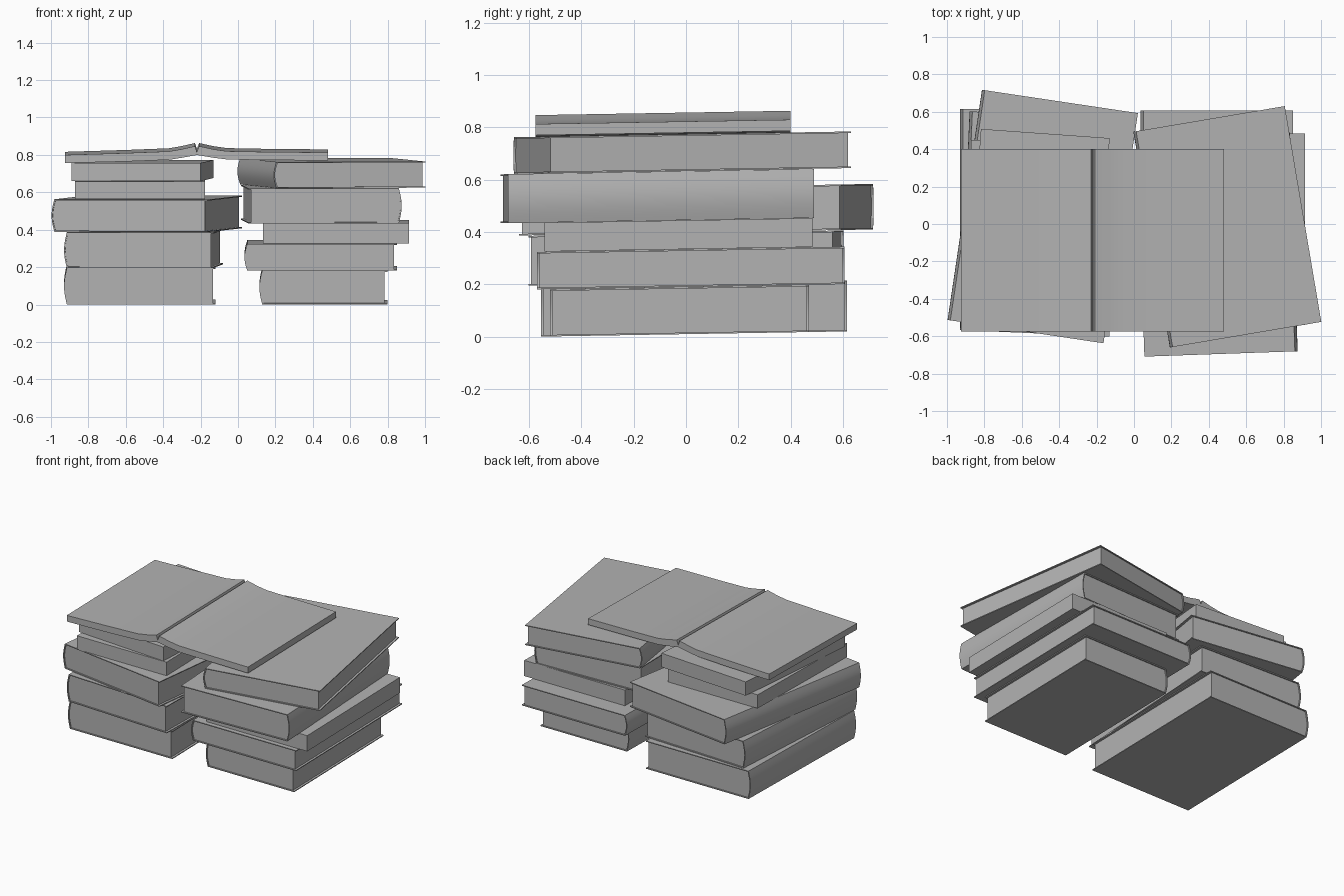
import bpy
import bmesh
import math
from mathutils import Matrix

cube = bpy.data.objects.get("Cube")
if cube:
    bpy.data.objects.remove(cube, do_unlink=True)

# One plain grey for everything
GREY = (0.45, 0.45, 0.45, 1.0)
grey = bpy.data.materials.new("plain grey")
grey.diffuse_color = GREY
grey.use_nodes = True
grey.node_tree.nodes["Principled BSDF"].inputs["Base Color"].default_value = GREY

# The whole pile leans up slightly towards the back
LEAN = Matrix.Identity(4)
LEAN[2][1] = 0.017
LEAN[2][3] = 0.0095

COVER = 0.006     # board thickness
OVERHANG = 0.015  # board beyond the page block
BULGE = 0.015     # rounding of the spine


def finish(name, bm, matrix):
    bmesh.ops.transform(bm, matrix=LEAN @ matrix, verts=bm.verts)
    bmesh.ops.recalc_face_normals(bm, faces=bm.faces)
    mesh = bpy.data.meshes.new(name)
    bm.to_mesh(mesh)
    bm.free()
    mesh.materials.append(grey)
    for p in mesh.polygons:
        p.use_smooth = True
    mesh.set_sharp_from_angle(angle=math.radians(30))
    bpy.context.collection.objects.link(bpy.data.objects.new(name, mesh))


def ribbon(name, outer, inner, y0, y1, matrix):
    """Band between two matching x-z lines, extruded along y."""
    bm = bmesh.new()
    rows = [[bm.verts.new((x, y, z)) for x, z in line]
            for line, y in ((outer, y0), (inner, y0), (inner, y1), (outer, y1))]
    for a, b in zip(rows, rows[1:] + rows[:1]):
        for i in range(len(outer) - 1):
            bm.faces.new((a[i], a[i + 1], b[i + 1], b[i]))
    for i in (0, -1):
        bm.faces.new([row[i] for row in rows])
    finish(name, bm, matrix)


def spine_arc(x, z0, z1, side, steps=10):
    """Rounded line from bottom to top, bulging away from the pages."""
    return [(side * (x - BULGE + BULGE * math.sin(math.pi * i / steps)),
             z0 + (z1 - z0) * i / steps) for i in range(steps + 1)]


def placement(x, y, z, turn):
    return Matrix.Translation((x, y, z)) @ Matrix.Rotation(math.radians(turn), 4, 'Z')


def hardback(name, x, y, z, w, d, h, turn=0, side=-1):
    m = placement(x, y, z, turn)
    edge = -side * w / 2
    outer = [(edge, 0)] + spine_arc(w / 2, 0, h, side) + [(edge, h)]
    arc = spine_arc(w / 2 - COVER, COVER, h - COVER, side)
    inner = [(edge, COVER)] + arc + [(edge, h - COVER)]
    ribbon(name + "_cover", outer, inner, -d / 2, d / 2, m)
    # page block fills the cover up to the fore edge
    fore = [(edge + side * OVERHANG, pz) for px, pz in arc]
    inset = d / 2 - 0.008
    ribbon(name + "_pages", arc, fore, -inset, inset, m)


def paperback(name, x, y, z, w, d, h, turn=0):
    bottom = [(-w / 2, 0), (w / 2, 0)]
    top = [(-w / 2, h), (w / 2, h)]
    ribbon(name, top, bottom, -d / 2, d / 2, placement(x, y, z, turn))


# Left pile, bottom to top
hardback("left_bottom_book", -0.525, 0.03, 0, 0.81, 1.17, 0.195)
hardback("left_second_book", -0.505, 0, 0.196, 0.80, 1.17, 0.19, -2.5)
hardback("left_third_book", -0.488, 0.04, 0.388, 0.843, 1.244, 0.174, -8.5)
paperback("left_fourth_book", -0.523, -0.045, 0.563, 0.695, 0.99, 0.095)
paperback("left_top_book", -0.51, -0.015, 0.659, 0.69, 1.0, 0.097, -4.1)

# Right pile, bottom to top
hardback("right_bottom_book", 0.457, -0.025, 0, 0.685, 0.99, 0.18)
hardback("right_second_book", 0.442, 0.018, 0.181, 0.815, 1.175, 0.143)
paperback("right_third_book", 0.525, -0.028, 0.325, 0.78, 1.025, 0.11)
hardback("right_fourth_book", 0.445, -0.11, 0.436, 0.82, 1.17, 0.187, 2, side=1)
hardback("right_top_book", 0.499, -0.015, 0.624, 0.821, 1.17, 0.14, 9.6)

# Open book lying across both piles, two halves meeting at the gutter
GUTTER = -0.22
halves = {
    "open_book_left_half": (
        [(-0.925, 0.80), (-0.60, 0.81), (-0.37, 0.819), (-0.30, 0.831), (-0.23, 0.847), (GUTTER, 0.815)],
        [(-0.925, 0.757), (-0.60, 0.765), (-0.37, 0.774), (-0.30, 0.785), (-0.23, 0.798), (GUTTER, 0.80)]),
    "open_book_right_half": (
        [(GUTTER, 0.815), (-0.208, 0.847), (-0.13, 0.83), (-0.06, 0.82), (0.15, 0.816), (0.48, 0.813)],
        [(GUTTER, 0.80), (-0.208, 0.798), (-0.13, 0.785), (-0.06, 0.776), (0.15, 0.773), (0.48, 0.77)]),
}
for name, (top, bottom) in halves.items():
    ribbon(name, top, bottom, -0.575, 0.40, Matrix.Identity(4))
